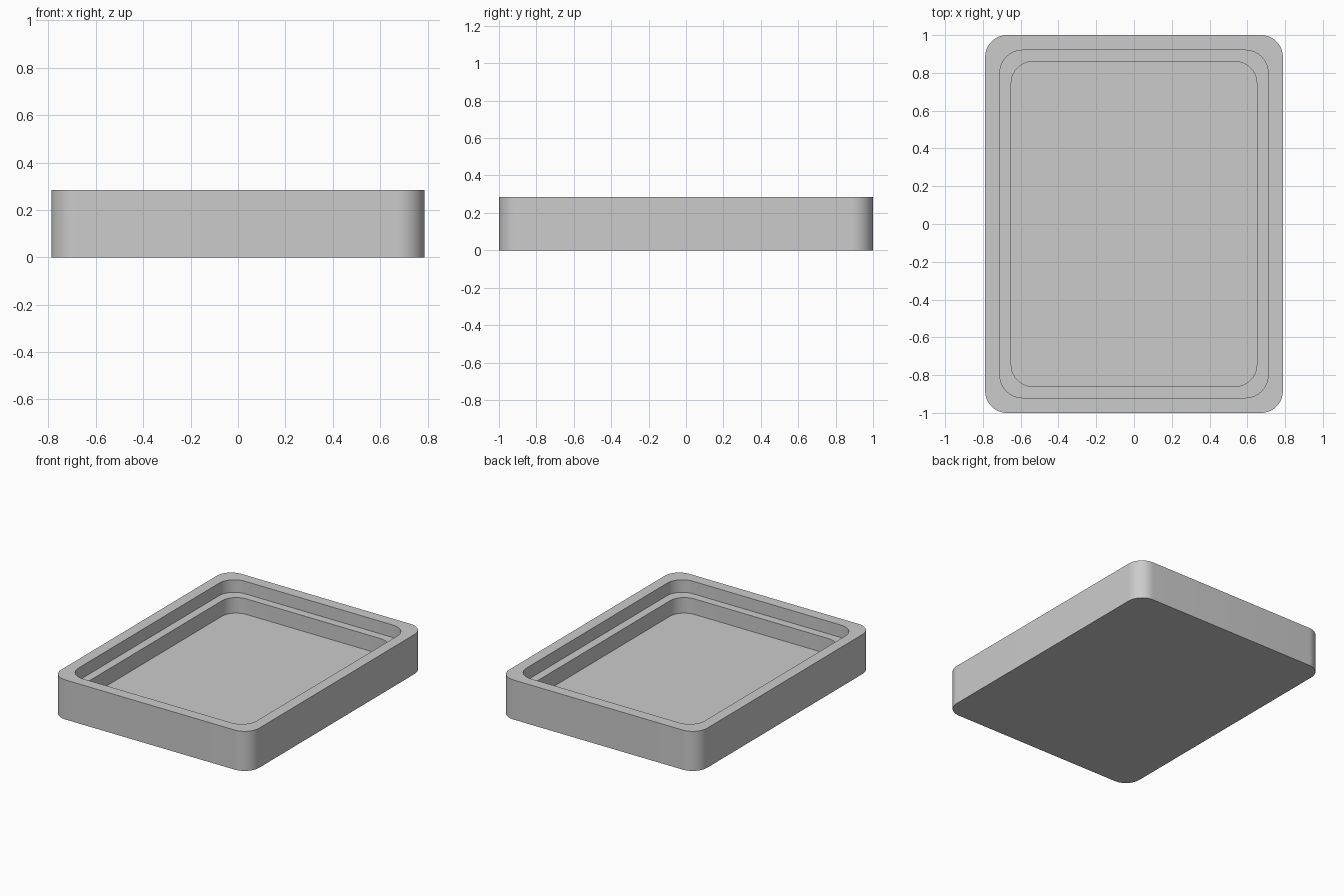
import bpy
import bmesh
from math import cos, sin, pi

if "Cube" in bpy.data.objects:
    bpy.data.objects.remove(bpy.data.objects["Cube"], do_unlink=True)

HEIGHT, LEDGE, FLOOR = 0.285, 0.195, 0.083
ARC_STEPS = 16

grey = bpy.data.materials.new("plain_grey")
grey.use_nodes = True
grey.diffuse_color = (0.6, 0.6, 0.6, 1)
grey.node_tree.nodes["Principled BSDF"].inputs["Base Color"].default_value = grey.diffuse_color


def rounded_loop(bm, half_x, half_y, radius, z):
    """Ring of vertices around a rounded rectangle."""
    ring = []
    for corner, (sx, sy) in enumerate([(1, 1), (-1, 1), (-1, -1), (1, -1)]):
        for step in range(ARC_STEPS + 1):
            a = (corner + step / ARC_STEPS) * pi / 2
            ring.append(bm.verts.new((sx * (half_x - radius) + radius * cos(a),
                                      sy * (half_y - radius) + radius * sin(a), z)))
    return ring


def bridge(bm, lower, upper):
    for i in range(len(lower)):
        j = (i + 1) % len(lower)
        bm.faces.new((lower[i], lower[j], upper[j], upper[i]))


# Outline sizes: half width, half length, corner radius
outer = (0.788, 1.0, 0.115)
opening = (0.71, 0.92, 0.12)
well = (0.65, 0.86, 0.115)

# Tray: outer wall, rim, upper recess, ledge, lower well and floor
bm = bmesh.new()
levels = [(outer, 0), (outer, HEIGHT), (opening, HEIGHT),
          (opening, LEDGE), (well, LEDGE), (well, FLOOR)]
rings = [rounded_loop(bm, *size, z) for size, z in levels]
for lower, upper in zip(rings, rings[1:]):
    bridge(bm, lower, upper)
bm.faces.new(rings[0][::-1])
bm.faces.new(rings[-1])
bmesh.ops.recalc_face_normals(bm, faces=bm.faces)

mesh = bpy.data.meshes.new("tray")
bm.to_mesh(mesh)
bm.free()
mesh.materials.append(grey)
tray = bpy.data.objects.new("tray", mesh)
bpy.context.collection.objects.link(tray)

# Smooth corners, crisp edges
bpy.ops.object.select_all(action='DESELECT')
tray.select_set(True)
bpy.context.view_layer.objects.active = tray
bpy.ops.object.shade_smooth_by_angle(angle=pi / 6)
